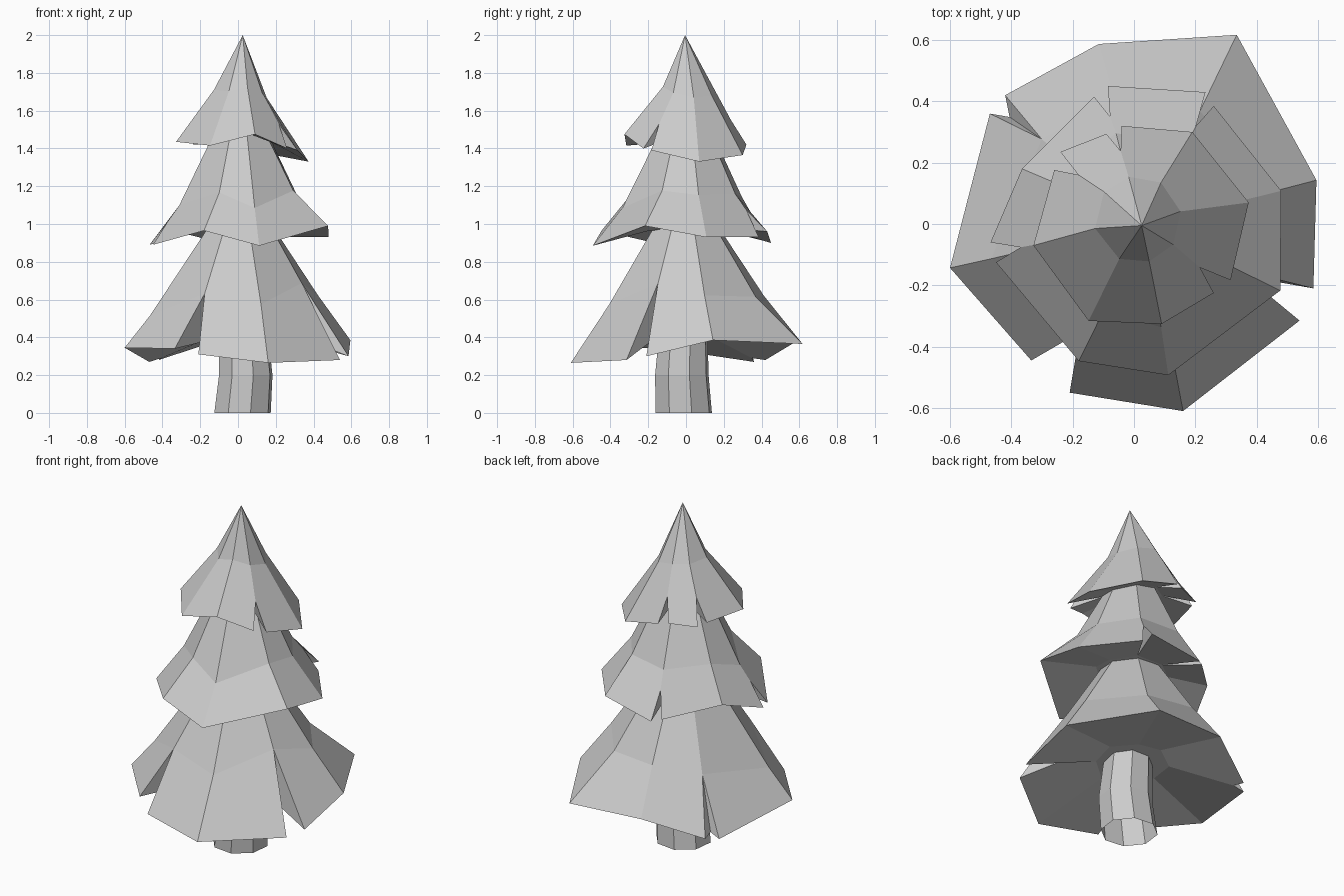
import bpy
import bmesh
from math import cos, sin, tau
from mathutils import Vector

if "Cube" in bpy.data.objects:
    bpy.data.objects.remove(bpy.data.objects["Cube"])

material = bpy.data.materials.new("pale_grey")
material.use_nodes = True
GREY = (0.6, 0.6, 0.6, 1)
material.diffuse_color = GREY
material.node_tree.nodes["Principled BSDF"].inputs["Base Color"].default_value = GREY


def finish(name, bm):
    """Turn a bmesh into a flat shaded object."""
    bmesh.ops.recalc_face_normals(bm, faces=bm.faces)
    mesh = bpy.data.meshes.new(name)
    bm.to_mesh(mesh)
    bm.free()
    mesh.materials.append(material)
    obj = bpy.data.objects.new(name, mesh)
    bpy.context.collection.objects.link(obj)
    return obj


def make_tier(name, spokes, axis, middle, top, under, notch=0.0, tip=None, bulge=None, feet=None):
    """Skirt of branches. A spoke holds one rim point, or two where the skirt is split.
    middle, top and under are (radius, height) of the inner rings; bulge slides a
    middle point towards the rim; feet are lower corners inside the splits."""
    bm = bmesh.new()
    bulge, feet = bulge or {}, feet or {}
    count = len(spokes)
    rim_points = [[Vector(p) for p in spoke] for spoke in spokes]
    centres = [sum(pts, Vector()) / len(pts) for pts in rim_points]
    mean_z = sum(c.z for c in centres) / count

    def ring(radius, height, follow):
        points = []
        for c in centres:
            direction = Vector((c.x, c.y, 0)).normalized()
            z = height + follow * (c.z - mean_z)
            points.append(Vector((*axis, z)) + direction * radius)
        return points

    mid_points = [p.lerp(centres[i], bulge.get(i, 0)) for i, p in enumerate(ring(*middle, 0.4))]
    rim = [[bm.verts.new(p) for p in pts] for pts in rim_points]
    mid = [bm.verts.new(p) for p in mid_points]
    low = [bm.verts.new(p) for p in ring(*under, 0.3)]
    foot = [bm.verts.new(feet[i]) if i in feet else low[i] for i in range(count)]
    if tip:
        apex = bm.verts.new(tip)
    else:
        upper = [bm.verts.new(p) for p in ring(*top, 0)]
        bm.faces.new(upper)

    # Notches where neighbouring branches part
    slit = [None] * count
    for i, pts in enumerate(rim):
        if len(pts) == 2:
            slit[i] = mid[i]
            if notch:
                slit[i] = bm.verts.new(mid_points[i].lerp(centres[i], notch))
            for v in pts:
                bm.faces.new((slit[i], v, foot[i]))

    # Panels above and below each branch
    for i in range(count):
        j = (i + 1) % count
        a, b = rim[i][-1], rim[j][0]
        loop = [mid[i], slit[i], a, b, slit[j], mid[j]]
        bm.faces.new(list(dict.fromkeys(v for v in loop if v)))
        bm.faces.new(list(dict.fromkeys((a, foot[i], low[i], low[j], foot[j], b))))
        if tip:
            bm.faces.new((apex, mid[i], mid[j]))
        else:
            bm.faces.new((upper[i], mid[i], mid[j], upper[j]))
    bm.faces.new(low)
    return finish(name, bm)


# Branch tiers, listed clockwise from the back
make_tier("lower_branches", [
    [(.335, .617, .365)],
    [(.595, .143, .385)],
    [(.585, -.21, .3), (.54, -.315, .28)],
    [(.16, -.61, .265)],
    [(-.21, -.55, .31), (-.335, -.445, .34)],
    [(-.6, -.143, .345)],
    [(-.47, .36, .27), (-.42, .42, .28)],
    [(-.115, .587, .38)],
], axis=(.015, 0), middle=(.42, .6), top=(.165, 1), under=(.2, .42),
    bulge={2: -.35, 4: -.12, 5: .35},
    feet={2: (.36, -.17, .39), 4: (-.15, -.25, .385), 6: (-.406, .349, .29)})

make_tier("middle_branches", [
    [(.233, .43, .96), (.26, .385, .93)],
    [(.48, .108, .93)],
    [(.477, -.217, .99)],
    [(.112, -.493, .885)],
    [(-.18, -.447, .965)],
    [(-.45, -.125, .89), (-.468, -.06, .89)],
    [(-.365, .18, .97)],
    [(-.13, .415, .91), (-.085, .45, .9)],
], axis=(.015, 0), middle=(.305, 1.155), top=(.15, 1.47), under=(.2, .98), notch=.4,
    bulge={3: .2, 5: .15})

make_tier("upper_branches", [
    [(.19, .3, 1.365)],
    [(.374, .07, 1.33)],
    [(.315, -.183, 1.39), (.26, -.225, 1.4)],
    [(.09, -.326, 1.475)],
    [(-.148, -.316, 1.415)],
    [(-.328, -.07, 1.435)],
    [(-.26, .176, 1.43), (-.24, .235, 1.42)],
    [(-.09, .294, 1.425), (-.04, .32, 1.42)],
], axis=(.012, .015), middle=(.142, 1.7), top=None, under=(.15, 1.46), notch=.55,
    tip=(.025, -.005, 2))

# Slightly leaning, open ended eight sided trunk: x, y, z, radius of each ring
SIDES = 8
bm = bmesh.new()
rings = []
for x, y, z, radius in [(.024, -.012, 0, .155), (.041, -.022, .2, .147), (.028, -.012, .48, .13)]:
    angles = [tau * (k + .35) / SIDES for k in range(SIDES)]
    rings.append([bm.verts.new((x + radius * cos(a), y + radius * sin(a), z)) for a in angles])
for below, above in zip(rings, rings[1:]):
    for k in range(SIDES):
        n = (k + 1) % SIDES
        bm.faces.new((below[k], below[n], above[n], above[k]))
finish("trunk", bm)
